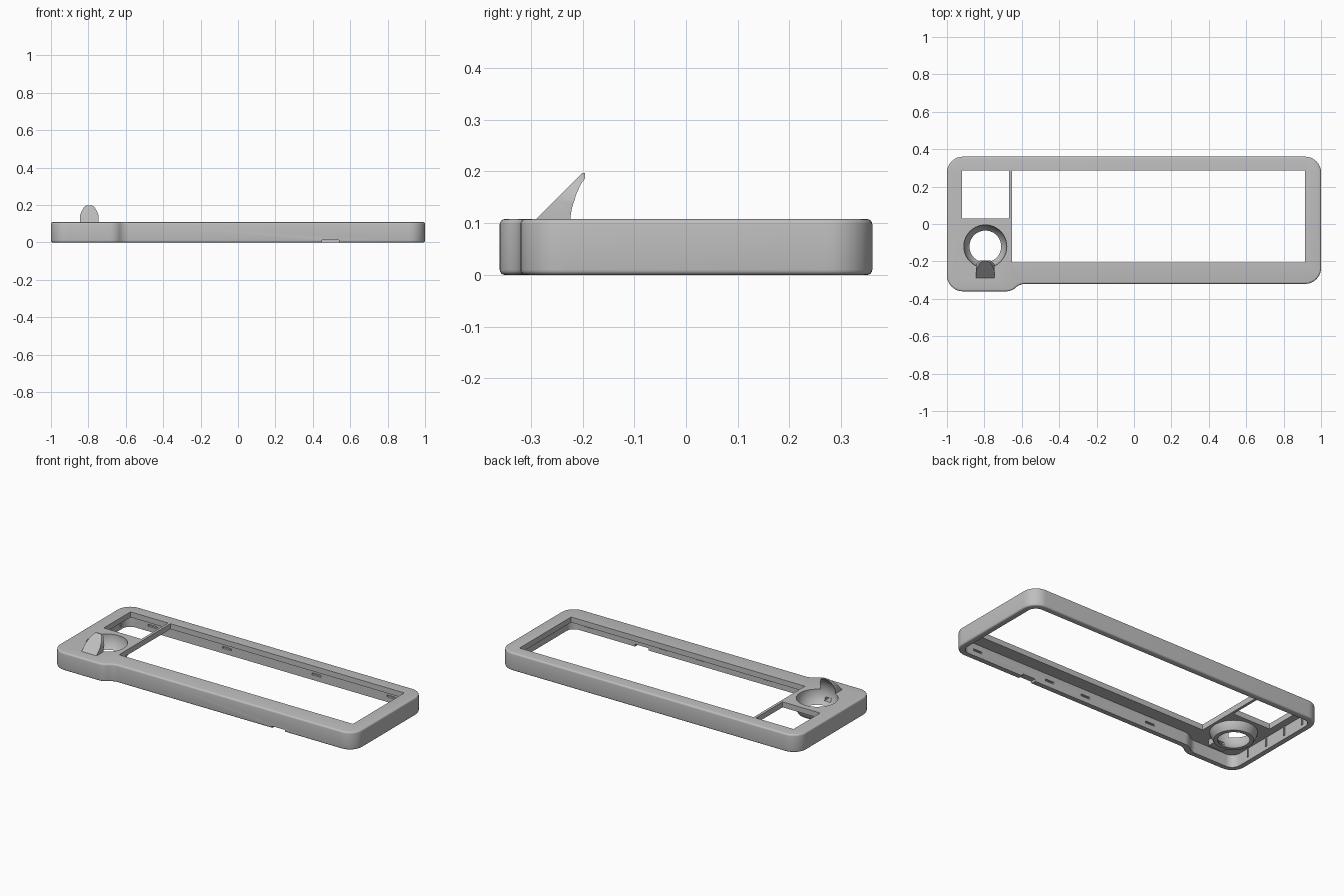
import bpy, bmesh, math
from mathutils import Vector

cube = bpy.data.objects.get("Cube")
if cube:
    bpy.data.objects.remove(cube, do_unlink=True)

grey = bpy.data.materials.new("light_grey_plastic")
grey.use_nodes = True
colour = (0.52, 0.52, 0.52, 1)
grey.diffuse_color = colour
grey.node_tree.nodes["Principled BSDF"].inputs["Base Color"].default_value = colour

TOP, PLATE, WALL = 0.108, 0.075, 0.036
CUP = Vector((-0.795, -0.12, 0.1045))
BALL = 0.115


def finish(name, bm):
    bmesh.ops.recalc_face_normals(bm, faces=bm.faces)
    mesh = bpy.data.meshes.new(name)
    bm.to_mesh(mesh)
    bm.free()
    mesh.materials.append(grey)
    obj = bpy.data.objects.new(name, mesh)
    bpy.context.collection.objects.link(obj)
    return obj


def rounded(corners, steps=10):
    """Corner list of (x, y, tangent length) to a filleted outline."""
    out = []
    for i, (x, y, t) in enumerate(corners):
        p = Vector((x, y, 0))
        a, b = [(Vector((*corners[j % len(corners)][:2], 0)) - p).normalized()
                for j in (i - 1, i + 1)]
        c = p + (a + b) * t / (1 + a.dot(b))
        u, v = p + a * t - c, p + b * t - c
        out += [c + u.normalized().slerp(v.normalized(), k / steps) * u.length
                for k in range(steps + 1)]
    return out


def prism(name, points, shift, edge=0):
    bm = bmesh.new()
    base = bm.faces.new([bm.verts.new(p) for p in points])
    ext = bmesh.ops.extrude_face_region(bm, geom=[base], use_keep_orig=True)
    bmesh.ops.translate(bm, vec=shift, verts=[g for g in ext["geom"] if isinstance(g, bmesh.types.BMVert)])
    bmesh.ops.recalc_face_normals(bm, faces=bm.faces)
    if edge:
        rim = [e for e in bm.edges if abs(e.verts[0].co.z - e.verts[1].co.z) < 1e-5]
        bmesh.ops.bevel(bm, geom=rim, offset=edge, segments=4, profile=0.5, affect='EDGES')
    return finish(name, bm)


def box(name, x0, x1, y0, y1, z0, z1):
    pts = [(x0, y0, z0), (x1, y0, z0), (x1, y1, z0), (x0, y1, z0)]
    return prism(name, pts, (0, 0, z1 - z0))


def combine(target, tool, operation):
    mod = target.modifiers.new("join", 'BOOLEAN')
    mod.object, mod.operation, mod.solver = tool, operation, 'EXACT'
    bpy.context.view_layer.objects.active = target
    bpy.ops.object.modifier_apply(modifier=mod.name)
    bpy.data.objects.remove(tool, do_unlink=True)


def outline(inset, t, step):
    return rounded([(-1 + inset, 0.36 - inset, t), (-1 + inset, -0.36 + inset, t),
                    (-0.655 - inset * 0.4, -0.36 + inset, step),
                    (-0.61 - inset * 0.4, -0.32 + inset, step),
                    (1 - inset, -0.32 + inset, t), (1 - inset, 0.36 - inset, t)])


# Outer shell, hollow underneath
case = prism("case_frame", outline(0, 0.085, 0.028), (0, 0, TOP), edge=0.01)
cavity = prism("cavity", outline(WALL, 0.05, 0.028), (0, 0, PLATE + 0.05))
cavity.location.z = -0.05
bpy.context.view_layer.update()
combine(case, cavity, 'DIFFERENCE')

# Small and large windows with the thin divider between them
for rect in ((-0.92, -0.668, 0.03, 0.285), (-0.652, 0.915, -0.207, 0.285)):
    combine(case, box("window", *rect, 0.05, 0.2), 'DIFFERENCE')

# Spherical cup hanging below the top plate
bm = bmesh.new()
rings = []
levels, sides = 10, 64
for i in range(levels + 1):
    z = 0.027 + (0.1 - 0.027) * i / levels
    r = math.sqrt(0.132 ** 2 - (CUP.z - z) ** 2)
    rings.append([bm.verts.new((CUP.x + r * math.cos(math.tau * k / sides),
                                CUP.y + r * math.sin(math.tau * k / sides), z))
                  for k in range(sides)])
for low, high in zip(rings, rings[1:]):
    for k in range(sides):
        n = (k + 1) % sides
        bm.faces.new((low[k], low[n], high[n], high[k]))
bm.faces.new(rings[0])
bm.faces.new(rings[-1])
combine(case, finish("cup", bm), 'UNION')

# Sloping fin in front of the cup
half = [(0.05, 0.085), (0.05, 0.145), (0.042, 0.165), (0.027, 0.19), (0.017, 0.197)]
side = [(CUP.x + x, -0.3, z) for x, z in half]
side += [(CUP.x - x, -0.3, z) for x, z in reversed(half)]
fin = prism("fin", side, (0, 0.105, 0))
bm = bmesh.new()
bm.from_mesh(fin.data)
cut = bmesh.ops.bisect_plane(bm, geom=bm.verts[:] + bm.edges[:] + bm.faces[:],
                             plane_co=(0, -0.29, TOP), plane_no=(0, -1, 1), clear_outer=True)
bmesh.ops.holes_fill(bm, edges=[e for e in bm.edges if e.is_boundary])
bmesh.ops.recalc_face_normals(bm, faces=bm.faces)
bm.to_mesh(fin.data)
bm.free()
combine(case, fin, 'UNION')

# Sensor mount behind the cup, then the ball-shaped hollow and sensor slot
combine(case, box("sensor_mount", CUP.x - 0.05, CUP.x + 0.05, -0.27, -0.2, 0.04, 0.085), 'UNION')
bm = bmesh.new()
bmesh.ops.create_uvsphere(bm, u_segments=64, v_segments=32, radius=BALL)
bmesh.ops.translate(bm, vec=CUP, verts=bm.verts)
combine(case, finish("ball_hollow", bm), 'DIFFERENCE')
combine(case, box("sensor_slot", CUP.x - 0.02, CUP.x + 0.02, -0.3, -0.2, 0.048, 0.068), 'DIFFERENCE')

# Cable notch in the lower front edge
combine(case, box("notch", 0.45, 0.54, -0.4, -0.2, -0.05, 0.014), 'DIFFERENCE')

# Snap slots on the inside of the walls
front, back = -0.32 + WALL, 0.36 - WALL
for x in (-0.35, 0.1, 0.35, 0.85):
    combine(case, box("slot", x - 0.03, x + 0.03, front - 0.012, front + 0.01, 0.03, 0.042), 'DIFFERENCE')
for x in (-0.8, -0.3, 0.3, 0.8):
    combine(case, box("slot", x - 0.03, x + 0.03, back - 0.01, back + 0.012, 0.03, 0.042), 'DIFFERENCE')

# Thin ribs on the short inner wall
for y in (-0.2, -0.05, 0.1, 0.25):
    combine(case, box("rib", -0.98, -0.957, y - 0.004, y + 0.004, 0.02, 0.09), 'UNION')

bpy.ops.object.select_all(action='DESELECT')
case.select_set(True)
bpy.context.view_layer.objects.active = case
bpy.ops.object.shade_smooth_by_angle(angle=math.radians(30))
